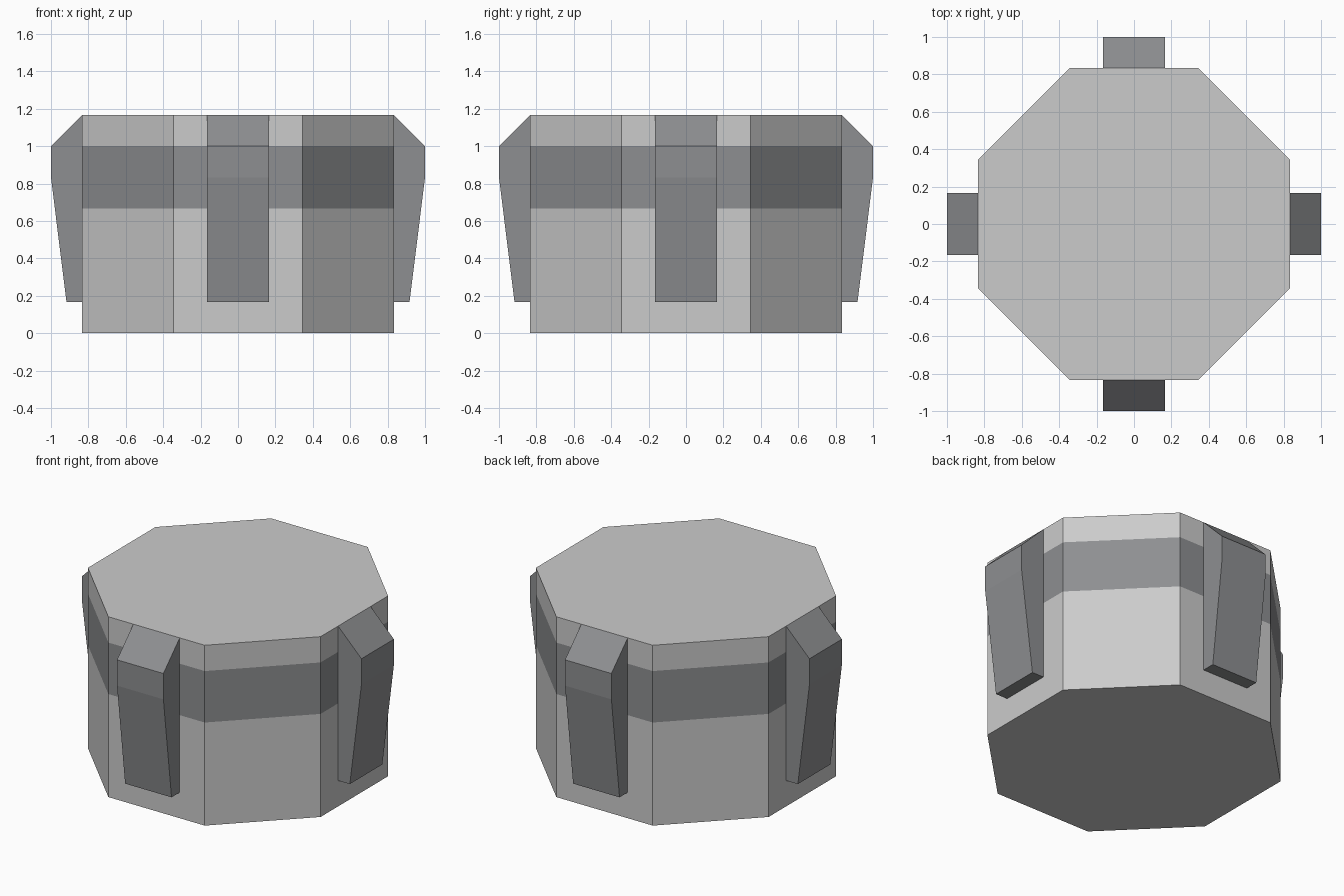
import bpy, bmesh
from math import pi, cos, sin, radians
from mathutils import Matrix

if "Cube" in bpy.data.objects:
    bpy.data.objects.remove(bpy.data.objects["Cube"])

APOTHEM = 0.833
HALF_WIDTH = 0.166


def material(name, rgb):
    m = bpy.data.materials.new(name)
    m.diffuse_color = (*rgb, 1)
    m.use_nodes = True
    m.node_tree.nodes["Principled BSDF"].inputs["Base Color"].default_value = m.diffuse_color
    return m


pale = material("pale_grey", (0.80, 0.80, 0.80))
mid = material("mid_grey", (0.62, 0.63, 0.65))
dark = material("dark_grey", (0.27, 0.275, 0.285))


def finish(name, bm, mats):
    bmesh.ops.recalc_face_normals(bm, faces=bm.faces)
    me = bpy.data.meshes.new(name)
    bm.to_mesh(me)
    bm.free()
    for m in mats:
        me.materials.append(m)
    ob = bpy.data.objects.new(name, me)
    bpy.context.collection.objects.link(ob)
    return ob


# Octagonal body: stacked rings, with a flush dark band and a mid-grey lid face
bm = bmesh.new()
radius = APOTHEM / cos(pi / 8)
angles = [radians(22.5 + 45 * i) for i in range(8)]
rings = [[bm.verts.new((radius * cos(a), radius * sin(a), z)) for a in angles]
         for z in (0, 0.667, 1.0, 1.167)]
for level, (low, high) in enumerate(zip(rings, rings[1:])):
    for i in range(8):
        j = (i + 1) % 8
        face = bm.faces.new((low[i], low[j], high[j], high[i]))
        face.material_index = 2 if level == 1 else 0
bm.faces.new(rings[0])
bm.faces.new(rings[-1]).material_index = 1
finish("octagonal_body", bm, (pale, mid, dark))

# Four tapered clasps: one side profile extruded, then turned around the body
profile = [(APOTHEM, 0.167), (0.917, 0.167), (1.0, 0.833), (1.0, 1.0), (APOTHEM, 1.167)]
for k, side in enumerate(("right", "back", "left", "front")):
    bm = bmesh.new()
    face = bm.faces.new([bm.verts.new((x, -HALF_WIDTH, z)) for x, z in profile])
    ext = bmesh.ops.extrude_face_region(bm, geom=[face])
    verts = [g for g in ext["geom"] if isinstance(g, bmesh.types.BMVert)]
    bmesh.ops.translate(bm, verts=verts, vec=(0, 2 * HALF_WIDTH, 0))
    bmesh.ops.rotate(bm, verts=bm.verts, cent=(0, 0, 0),
                     matrix=Matrix.Rotation(k * pi / 2, 3, 'Z'))
    finish(side + "_clasp", bm, (dark,))
